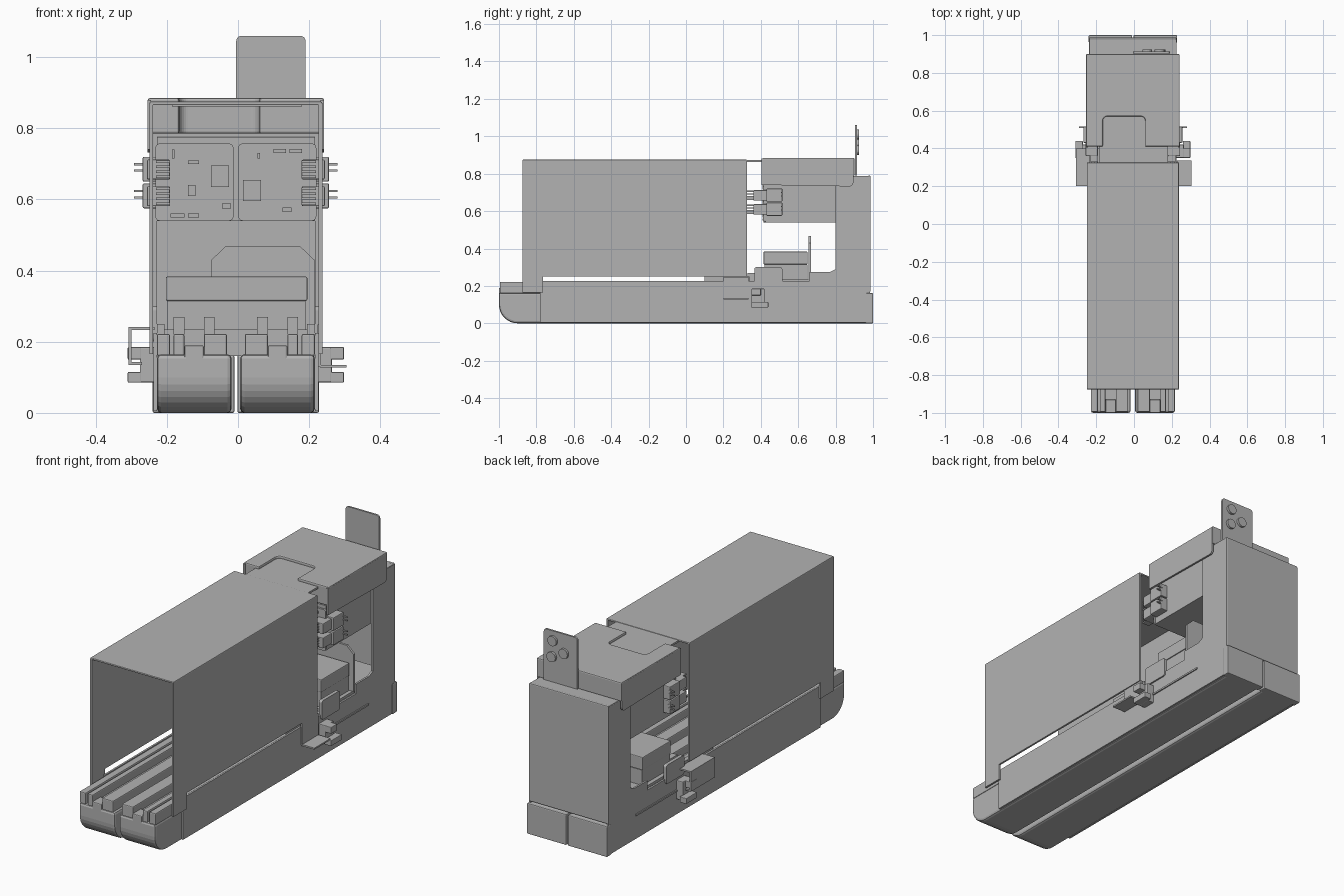
import bpy, bmesh, math
from mathutils import Vector

cube = bpy.data.objects.get("Cube")
if cube:
    bpy.data.objects.remove(cube, do_unlink=True)

GREY = (0.45, 0.45, 0.45, 1)
mat = bpy.data.materials.new("plain grey")
mat.use_nodes = True
mat.diffuse_color = GREY
mat.node_tree.nodes["Principled BSDF"].inputs["Base Color"].default_value = GREY


def prism(name, pts, axis, a, b, bevel=0):
    """Extrude a closed 2D profile along one axis from a to b."""
    order = {"x": lambda p, t: (t, p[0], p[1]),
             "y": lambda p, t: (p[0], t, p[1]),
             "z": lambda p, t: (p[0], p[1], t)}[axis]
    bm = bmesh.new()
    face = bm.faces.new([bm.verts.new(order(p, a)) for p in pts])
    ext = bmesh.ops.extrude_face_region(bm, geom=[face])
    moved = [g for g in ext["geom"] if isinstance(g, bmesh.types.BMVert)]
    shift = Vector(order((0, 0), b - a))
    bmesh.ops.translate(bm, verts=moved, vec=shift)
    bmesh.ops.recalc_face_normals(bm, faces=bm.faces)
    mesh = bpy.data.meshes.new(name)
    bm.to_mesh(mesh)
    bm.free()
    obj = bpy.data.objects.new(name, mesh)
    bpy.context.collection.objects.link(obj)
    mesh.materials.append(mat)
    if bevel:
        mod = obj.modifiers.new("soft edges", "BEVEL")
        mod.width, mod.segments, mod.limit_method = bevel, 2, "ANGLE"
    return obj


def box(name, x, y, z, bevel=0):
    pts = [(x[0], y[0]), (x[1], y[0]), (x[1], y[1]), (x[0], y[1])]
    return prism(name, pts, "z", z[0], z[1], bevel)


def arc(cx, cy, r, start, end, n=6):
    steps = [math.radians(start + (end - start) * i / n) for i in range(n + 1)]
    return [(cx + r * math.cos(t), cy + r * math.sin(t)) for t in steps]


def rounded(x0, x1, y0, y1, r):
    return (arc(x0 + r, y0 + r, r, 180, 270) + arc(x1 - r, y0 + r, r, 270, 360)
            + arc(x1 - r, y1 - r, r, 0, 90) + arc(x0 + r, y1 - r, r, 90, 180))


MID = -0.006  # centre line of the housing


def pair(name, inner, outer, maker):
    """Build a part on each side of the centre line."""
    for side, s in (("left", 1), ("right", -1)):
        lo, hi = sorted((MID + s * inner, MID + s * outer))
        maker(side + "_" + name, lo, hi)


# Sliding cover: two side sheets and a top sheet, open at both ends
cover = [(-.875, .165), (-.765, .165), (-.765, .25), (.325, .25), (.325, .87), (-.875, .87)]
pair("cover_side", .233, .243, lambda n, a, b: prism(n, cover, "x", a, b))
box("cover_top", (-.249, .237), (-.875, .325), (.865, .875), .004)
box("cover_tongue", (-.185, .18), (.325, .6), (.862, .872))

# Base side walls with upright rear flanges
frame = [(-.78, .005), (.985, .005), (.985, .785), (.8, .785), (.8, .29), (.77, .275),
         (.66, .275), (.66, .225), (-.78, .225)]
pair("frame_side", .222, .232, lambda n, a, b: prism(n, frame, "x", a, b))

# Two long base channels with a rounded nose
nose = arc(-.9, .1, .1, 180, 270, 8) + [(.99, 0), (.99, .165), (-1, .165)]


def channel(name, a, b):
    prism(name, nose, "x", a, b, .012)


pair("channel", .012, .222, channel)
pair("channel_rear_cap", .004, .234, lambda n, a, b: box(n, (a, b), (.96, 1), (0, .162), .005))

# Rails lying on the channels
for inner, outer, name in ((.025, .09, "inner_rail"), (.145, .175, "outer_rail"),
                           (.185, .222, "edge_rail")):
    pair(name, inner, outer,
         lambda n, a, b: box(n, (a, b), (-.995, .95), (.16, .222), .005))
pair("latch", .09, .145, lambda n, a, b: box(n, (a, b), (-1, -.93), (.14, .19), .005))
pair("rail_bed", .085, .15, lambda n, a, b: box(n, (a, b), (-.93, .95), (.16, .18)))
for inner, outer, name in ((.06, .09, "inner_rail_stop"), (.145, .175, "outer_rail_stop")):
    pair(name, inner, outer, lambda n, a, b: box(n, (a, b), (.33, .42), (.22, .27)))
pair("slide_strip", .2, .222, lambda n, a, b: box(n, (a, b), (.1, .34), (.22, .25)))

# Rear panel and its roof
box("rear_panel", (-.237, .225), (.972, .987), (.168, .79), .005)
box("rear_roof", (-.237, .225), (.8, .985), (.775, .788), .003)

# Top cap with a notch, folded sides and back
notch = ([(-.254, .41), (-.165, .41)] + arc(-.14, .545, .025, 180, 90)
         + arc(.035, .545, .025, 90, 0)
         + [(.06, .41), (.242, .41), (.242, .9), (-.254, .9)])
prism("cap_top", notch, "z", .785, .885, .006)
flap = [(.405, .74), (.405, .88), (.895, .88)] + arc(.87, .755, .025, 0, -90)
flap = [(y, max(z, .732)) for y, z in flap]
pair("cap_side", .238, .248, lambda n, a, b: prism(n, flap, "x", a, b))

# Upright tab with three buttons
tab = [(-.005, .79), (.19, .79)] + arc(.175, 1.045, .015, 0, 90) + arc(.01, 1.045, .015, 90, 180)
prism("tab", tab, "y", .903, .913)
for i, (x, z) in enumerate(((.135, 1.01), (.07, .96), (.14, .925))):
    button = prism("tab_button_%d" % i, arc(x, z, .026, 0, 337.5, 15), "y", .91, .925)

# Electronics box with two boards
box("electronics_box", (-.228, .216), (.425, .82), (.54, .775))
for name, x0, x1 in (("right_board", -.232, -.013), ("left_board", .001, .22)):
    prism(name, rounded(x0, x1, .54, .757, .012), "y", .415, .425)
chips = [(-.076, -.025, .635, .695), (.014, .065, .595, .655), (-.14, -.12, .61, .64),
         (-.19, -.15, .549, .56), (-.14, -.11, .549, .56), (-.14, -.11, .7, .71),
         (.1, .135, .73, .742), (.145, .18, .73, .742), (.125, .15, .565, .578),
         (-.045, -.02, .575, .588), (.055, .062, .715, .73), (-.185, -.178, .715, .74)]
for i, (x0, x1, z0, z1) in enumerate(chips):
    box("chip_%d" % i, (x0, x1), (.409, .416), (z0, z1))


# Stacked side connectors with wires and pins
def connector(name, z):
    pair(name + "_body", .185, .25,
         lambda n, a, b: box(n, (a, b), (.36, .45), (z + .006, z + .062), .004))
    pair(name + "_shell", .215, .262,
         lambda n, a, b: box(n, (a, b), (.43, .515), (z, z + .07), .004))
    for k in range(4):
        h = z + .01 + k * .014
        pair("%s_wire_%d" % (name, k), .185, .225,
             lambda n, a, b: box(n, (a, b), (.327, .365), (h, h + .007)))
    for h in (z + .028, z + .046):
        pair(name + "_pin", .25, .286,
             lambda n, a, b: box(n, (a, b), (.508, .516), (h, h + .006)))


connector("upper_connector", .65)
connector("lower_connector", .575)

# Block and upright plate inside the opening
box("inner_floor", (-.222, .21), (.4, .95), (.16, .235))
box("inner_support", (-.2, .19), (.42, .65), (.23, .315))
box("inner_block", (-.203, .195), (.415, .65), (.315, .383), .004)
plate = [(-.075, .235), (.215, .235), (.215, .43), (.175, .468), (-.035, .468), (-.075, .43)]
prism("inner_plate", plate, "y", .655, .667)

# Side clips and brackets
pair("side_tab", .222, .24,
     lambda n, a, b: prism(n, rounded(.365, .515, .2, .3, .012), "x", a, b))
pair("clip_base", .225, .27, lambda n, a, b: box(n, (a, b), (.35, .42), (.085, .185), .004))
pair("clip_upper", .265, .304, lambda n, a, b: box(n, (a, b), (.35, .4), (.15, .185), .003))
pair("clip_lower", .265, .304, lambda n, a, b: box(n, (a, b), (.35, .44), (.085, .115), .003))
pair("side_rod", .23, .238, lambda n, a, b: box(n, (a, b), (.42, .76), (.127, .136)))
box("left_bracket_wall", (.224, .234), (.2, .335), (.13, .248))
box("left_bracket_foot", (.23, .305), (.2, .335), (.127, .135))
box("right_bracket_roof", (-.308, -.235), (.2, .4), (.233, .241))
box("right_bracket_wall", (-.308, -.3), (.2, .4), (.135, .24))
box("right_bracket_foot", (-.308, -.27), (.2, .4), (.135, .143))
